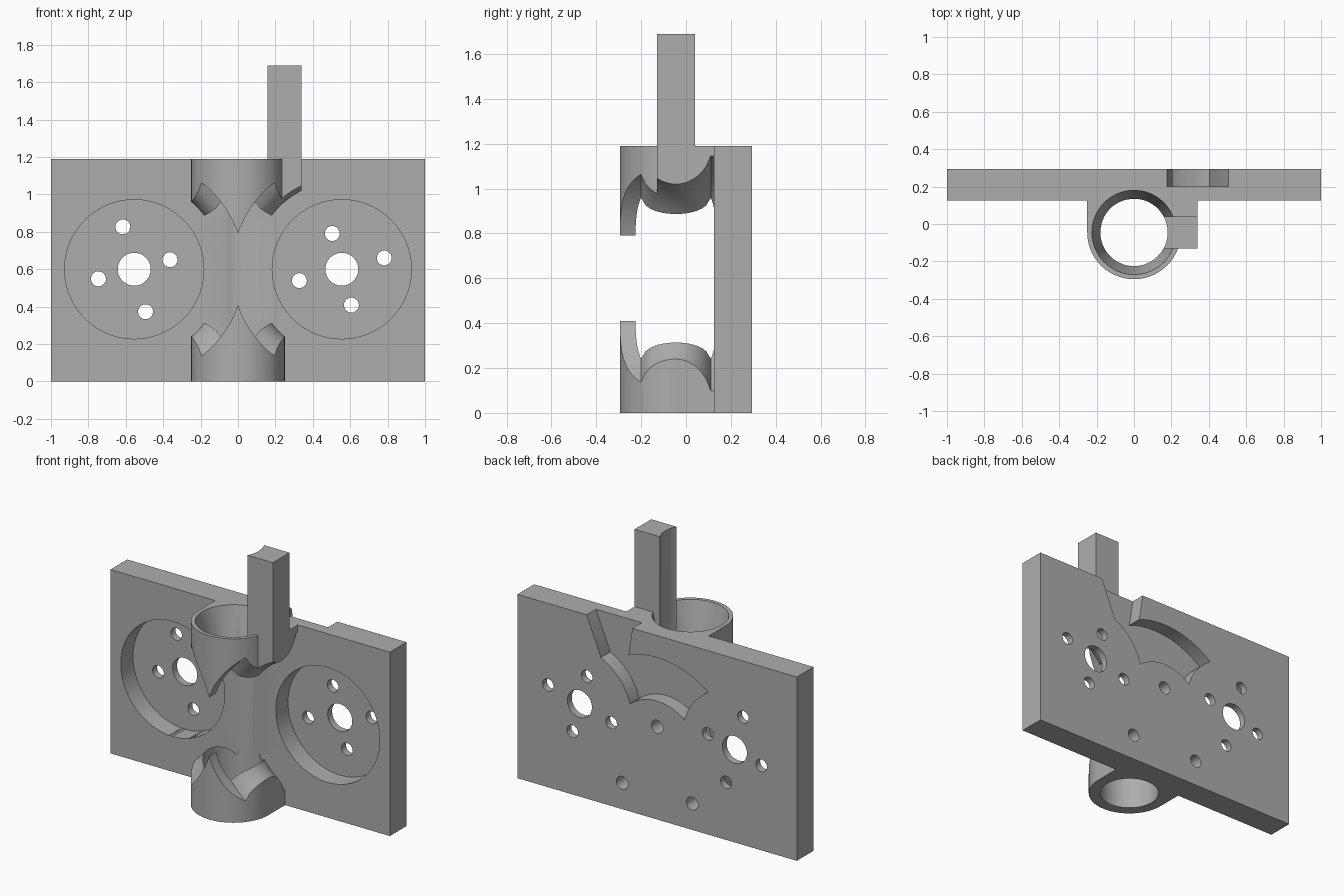
import bpy, bmesh
from math import sin, cos, pi, radians, sqrt

cube = bpy.data.objects.get("Cube")
if cube:
    bpy.data.objects.remove(cube, do_unlink=True)

TOP, FRONT, BACK = 1.19, 0.125, 0.295
TUBE_Y, WHEEL_X, WHEEL_Z = -0.045, 0.555, 0.6

grey = bpy.data.materials.new("plain_grey")
grey.use_nodes = True
grey.diffuse_color = (0.42, 0.42, 0.42, 1)
grey.node_tree.nodes["Principled BSDF"].inputs["Base Color"].default_value = grey.diffuse_color


def arc(cx, cy, r, a0, a1, n):
    steps = [radians(a0 + (a1 - a0) * i / n) for i in range(n + 1)]
    return [(cx + r * cos(a), cy + r * sin(a)) for a in steps]


def circle(cx, cy, r, n=64):
    return arc(cx, cy, r, 0, 360, n)[:-1]


def finish(bm, name):
    bmesh.ops.recalc_face_normals(bm, faces=bm.faces)
    mesh = bpy.data.meshes.new(name)
    bm.to_mesh(mesh)
    bm.free()
    mesh.materials.append(grey)
    obj = bpy.data.objects.new(name, mesh)
    bpy.context.collection.objects.link(obj)
    return obj


def prism(name, outlines, lo, hi, axis):
    """Extrude one or more separate outlines along y or z."""
    bm = bmesh.new()
    for pts in outlines:
        rings = []
        for h in (lo, hi):
            rings.append([bm.verts.new((u, h, v) if axis == "y" else (u, v, h)) for u, v in pts])
        a, b = rings
        bm.faces.new(a)
        bm.faces.new(b)
        for i in range(len(pts)):
            j = (i + 1) % len(pts)
            bm.faces.new((a[i], a[j], b[j], b[i]))
    return finish(bm, name)


def rect(x0, x1, y0, y1):
    return [(x0, y0), (x1, y0), (x1, y1), (x0, y1)]


def combine(target, other, operation):
    mod = target.modifiers.new("combine", "BOOLEAN")
    mod.operation, mod.object, mod.solver = operation, other, "EXACT"
    bpy.context.view_layer.objects.active = target
    bpy.ops.object.modifier_apply(modifier=mod.name)
    bpy.data.objects.remove(other, do_unlink=True)


def wheel(side):
    """Grooved wheel clearance, revolved about y."""
    groove_r, centre_r, rim = 0.163, 0.635, 0.587
    half = sqrt(groove_r ** 2 - (centre_r - rim) ** 2)
    profile = [(-0.4, 0), (-0.4, rim)]
    for i in range(17):
        d = -half + 2 * half * i / 16
        profile.append((TUBE_Y + d, centre_r - sqrt(groove_r ** 2 - d * d)))
    profile += [(FRONT, rim), (FRONT, 0)]
    bm = bmesh.new()
    x = side * WHEEL_X
    verts = [bm.verts.new((x + r, y, WHEEL_Z)) for y, r in profile]
    edges = [bm.edges.new(pair) for pair in zip(verts, verts[1:])]
    bmesh.ops.spin(bm, geom=verts + edges, cent=(x, 0, WHEEL_Z), axis=(0, 1, 0),
                   angle=2 * pi, steps=128, use_duplicate=False)
    bmesh.ops.remove_doubles(bm, verts=bm.verts, dist=0.0001)
    return finish(bm, "wheel_clearance")


# Back plate and barrel share one plan outline
plan = [(-1, BACK), (-1, FRONT), (-0.25, FRONT)]
plan += arc(0, TUBE_Y, 0.25, 180, 360, 48)
plan += [(0.25, FRONT), (1, FRONT), (1, BACK)]
body = prism("barrel_housing", [plan], 0, TOP, "z")

# Bracket beside the barrel, then the flared mouth
combine(body, prism("bracket", [rect(0.2, 0.34, -0.1, 0.15)], 0.8, TOP, "z"), "UNION")
bm = bmesh.new()
cone = bmesh.ops.create_cone(bm, cap_ends=True, segments=64, radius1=0.18, radius2=0.23, depth=0.22)
bmesh.ops.translate(bm, verts=cone["verts"], vec=(0, TUBE_Y, TOP - 0.09))
combine(body, finish(bm, "flare"), "DIFFERENCE")

# Upright post, notched by the bore
combine(body, prism("post", [rect(0.155, 0.34, -0.13, 0.04)], 0.8, 1.69, "z"), "UNION")
combine(body, prism("bore", [circle(0, TUBE_Y, 0.18)], -0.1, 1.8, "z"), "DIFFERENCE")

# Wheel clearances and motor recesses with their holes
for side in (-1, 1):
    x = side * WHEEL_X
    combine(body, wheel(side), "DIFFERENCE")
    combine(body, prism("recess", [circle(x, WHEEL_Z, 0.372, 96)], 0, 0.25, "y"), "DIFFERENCE")
    holes = [circle(x, WHEEL_Z, 0.088)]
    for k in range(4):
        a = radians(105 + 90 * k)
        r = 0.235 if (k % 2 == 0) == (side < 0) else 0.198
        holes.append(circle(x + r * cos(a), WHEEL_Z + r * sin(a), 0.04, 32))
    combine(body, prism("motor_holes", holes, 0.2, 0.4, "y"), "DIFFERENCE")

# Curved channel in the back, open to the top edge, ending at the recess walls
sector = arc(0, 0.46, 0.587, 40, 140, 64) + arc(0, 0.46, 0.306, 140, 40, 64)
channel = prism("channel", [sector], 0.2, 0.4, "y")
notch = [(0.177, TOP), (0.21, 0.98), (0.40, 0.9), (0.405, 0.95), (0.505, TOP), (0.505, 1.3), (0.177, 1.3)]
combine(channel, prism("notch", [notch], 0.2, 0.4, "y"), "UNION")
floors = [circle(s * WHEEL_X, WHEEL_Z, 0.372, 96) for s in (-1, 1)]
# Keep the thin recess floors while opening their side walls
combine(channel, prism("floors", floors, 0.1, 0.5, "y"), "DIFFERENCE")
combine(body, channel, "DIFFERENCE")

# Blind mounting holes in the back
mounts = [circle(mx, mz, 0.042, 32) for mx, mz in ((0, 0.6), (0.25, 0.17), (-0.25, 0.17))]
combine(body, prism("mount_holes", mounts, 0.19, 0.4, "y"), "DIFFERENCE")

bpy.ops.object.select_all(action="DESELECT")
body.select_set(True)
bpy.context.view_layer.objects.active = body
bpy.ops.object.shade_smooth_by_angle(angle=radians(25))
